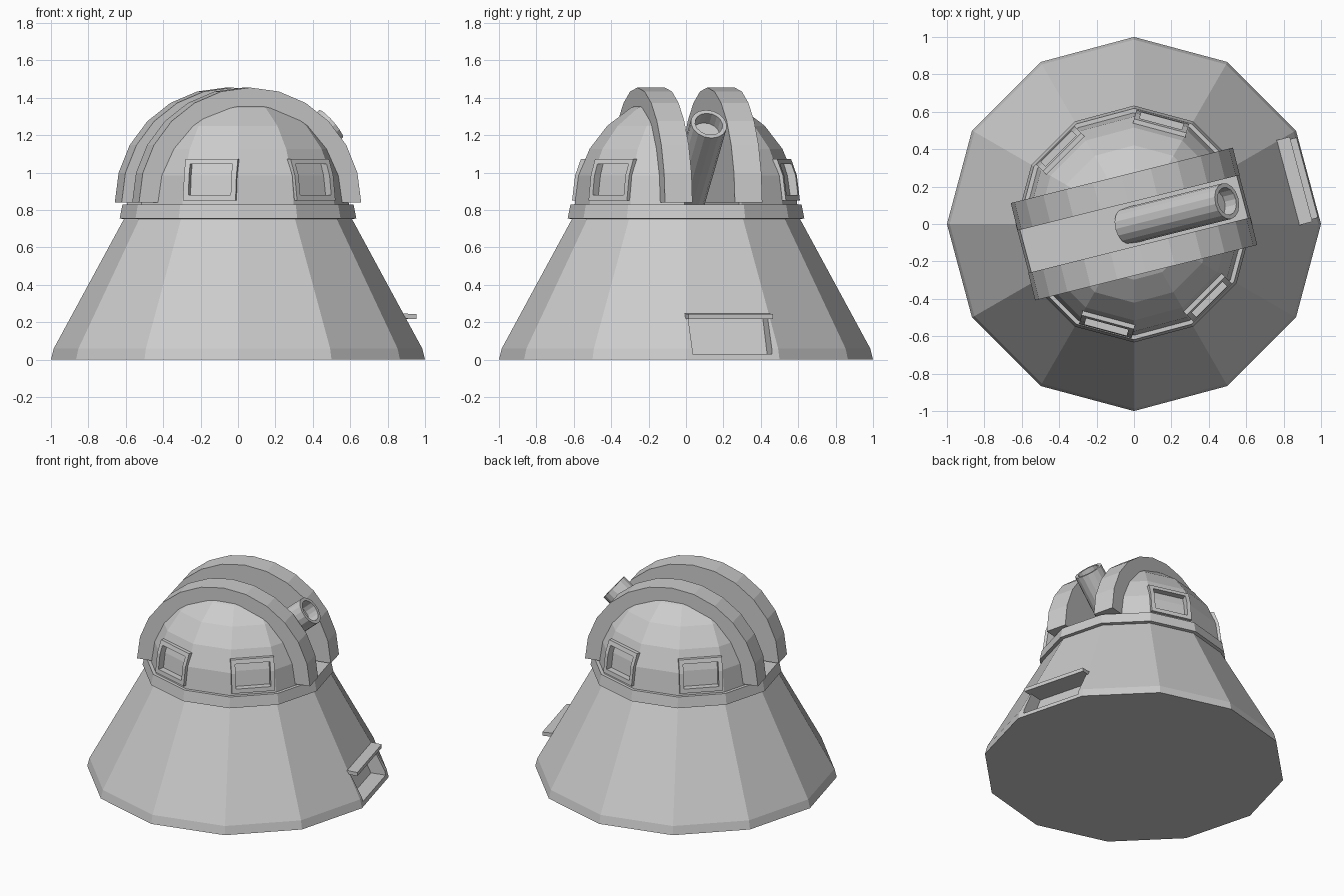
import bpy, bmesh, math
from mathutils import Vector, Matrix

if "Cube" in bpy.data.objects:
    bpy.data.objects.remove(bpy.data.objects["Cube"])

FLOOR = 0.83                  # top of the collar, where the dome sits
SLIT = math.radians(14)       # heading of the dome slit


def finish(bm, name):
    bmesh.ops.recalc_face_normals(bm, faces=bm.faces)
    me = bpy.data.meshes.new(name)
    bm.to_mesh(me)
    bm.free()
    ob = bpy.data.objects.new(name, me)
    bpy.context.collection.objects.link(ob)
    return ob


def lathe(name, profile, n, matrix=Matrix()):
    """Revolve (radius, height) points into an n-sided closed solid."""
    bm = bmesh.new()
    rings = [[bm.verts.new((r * math.cos(2 * math.pi * i / n),
                            r * math.sin(2 * math.pi * i / n), z))
              for i in range(n)] for r, z in profile]
    for a, b in zip(rings, rings[1:]):
        for i in range(n):
            j = (i + 1) % n
            bm.faces.new((a[i], a[j], b[j], b[i]))
    bm.faces.new(rings[0])
    bm.faces.new(rings[-1])
    bm.transform(matrix)
    return finish(bm, name)


def prism(name, profile, v0, v1, angle):
    """Extrude (outward, z) points sideways from v0 to v1, turned about z."""
    bm = bmesh.new()
    a = [bm.verts.new((d, v0, z)) for d, z in profile]
    b = [bm.verts.new((d, v1, z)) for d, z in profile]
    n = len(profile)
    bm.faces.new(a)
    bm.faces.new(b)
    for i in range(n):
        j = (i + 1) % n
        bm.faces.new((a[i], a[j], b[j], b[i]))
    bm.transform(Matrix.Rotation(angle, 4, 'Z'))
    return finish(bm, name)


def cut(ob, cutter):
    cutter.hide_render = True
    cutter.hide_set(True)
    m = ob.modifiers.new("cut", 'BOOLEAN')
    m.operation = 'DIFFERENCE'
    m.solver = 'EXACT'
    m.object = cutter


# Flared tower and collar
tower = lathe("tower", [(1, 0), (0.985, 0.06), (0.607, 0.757)], 12)
lathe("collar", [(0.6, 0.75), (0.633, 0.755), (0.618, FLOOR)], 12)

# Recessed doorway with a canopy
door = math.radians(15)
cut(tower, prism("door_cutter", [(0.855, 0.03), (1.2, 0.03), (1.2, 0.222), (0.765, 0.222)],
                 -0.22, 0.22, door))
prism("door_canopy", [(0.8, 0.25), (0.925, 0.243), (0.925, 0.217), (0.8, 0.222)],
      -0.235, 0.235, door)

# Dome halves and slit arches, one of each per side
normal = Vector((-math.sin(SLIT), math.cos(SLIT), 0))
arch = [(0.612 * math.cos(t), 0.84 + 0.615 * math.sin(t))
        for t in [math.pi * i / 12 for i in range(13)]]
halves = {}
for side, tag in ((1, "back"), (-1, "front")):
    bm = bmesh.new()
    bmesh.ops.create_uvsphere(bm, u_segments=12, v_segments=12, radius=0.595)
    for co, no in ((Vector(), Vector((0, 0, 1))), (normal * side * 0.15, normal * side)):
        geom = bm.verts[:] + bm.edges[:] + bm.faces[:]
        bmesh.ops.bisect_plane(bm, geom=geom, plane_co=co, plane_no=no, clear_inner=True)
        bmesh.ops.holes_fill(bm, edges=[e for e in bm.edges if e.is_boundary], sides=0)
    bm.transform(Matrix.Translation((0, 0, FLOOR)))
    halves[tag] = finish(bm, "dome_" + tag)
    prism("slit_arch_" + tag, arch, side * 0.117, side * 0.268, SLIT)

# Framed, recessed windows following the bend of the dome
for deg, tag in ((75, "back"), (135, "back"), (255, "front"), (315, "front")):
    a = math.radians(deg)
    frame = prism(f"window_frame_{deg}",
                  [(0.48, 0.85), (0.592, 0.85), (0.575, 0.985), (0.543, 1.073), (0.46, 1.073)],
                  -0.145, 0.145, a)
    hole = prism(f"window_cutter_{deg}",
                 [(0.545, 0.88), (0.7, 0.88), (0.7, 1.045), (0.51, 1.045), (0.53, 0.985)],
                 -0.117, 0.117, a)
    cut(frame, hole)
    cut(halves[tag], hole)

# Telescope tube with a hollow mouth, pointing out of the slit
elev = math.radians(40)
axis = Vector((math.cos(elev) * math.cos(SLIT), math.cos(elev) * math.sin(SLIT), math.sin(elev)))
tip = Vector((0.497, 0.122, 1.26))
place = Matrix.Translation(tip) @ axis.to_track_quat('Z', 'Y').to_matrix().to_4x4()
lathe("telescope", [(0.098, -0.72), (0.098, 0), (0.075, 0), (0.075, -0.08)], 16, place)
